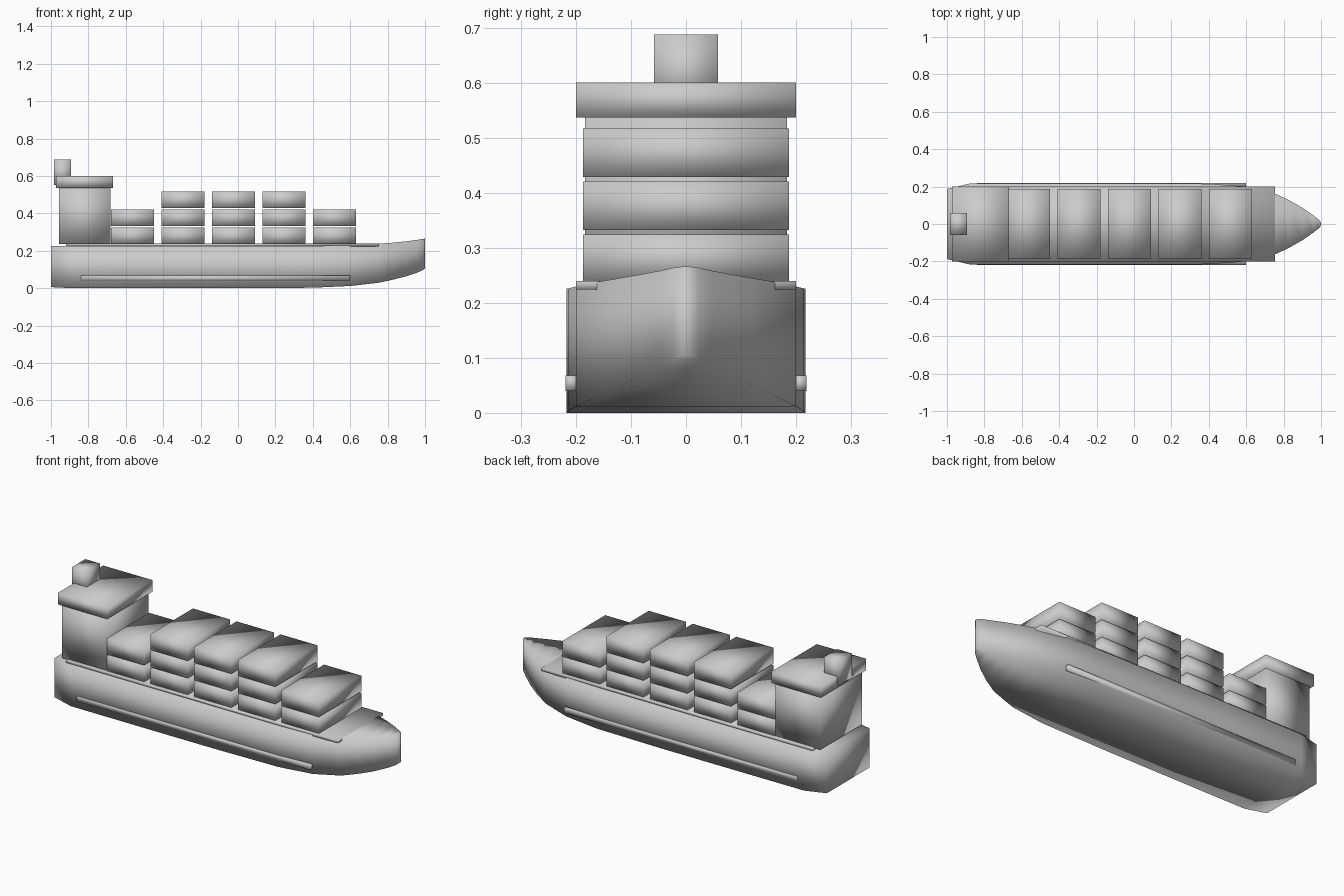
import bpy, bmesh

if "Cube" in bpy.data.objects:
    bpy.data.objects.remove(bpy.data.objects["Cube"])


def finish(bm, name):
    bmesh.ops.recalc_face_normals(bm, faces=bm.faces)
    mesh = bpy.data.meshes.new(name)
    bm.to_mesh(mesh)
    bm.free()
    mesh.shade_smooth()
    obj = bpy.data.objects.new(name, mesh)
    bpy.context.collection.objects.link(obj)
    return obj


def box(name, x, y, z):
    """Box from (min, max) ranges."""
    bm = bmesh.new()
    bmesh.ops.create_cube(bm, size=1)
    for v in bm.verts:
        for i, (lo, hi) in enumerate((x, y, z)):
            v.co[i] = hi if v.co[i] > 0 else lo
    return finish(bm, name)


# Hull: loft of rectangular stations (x, half width, keel z, sheer z)
stations = [
    (-1.00, 0.187, 0.006, 0.226),
    (-0.88, 0.216, 0.000, 0.226),
    (-0.40, 0.217, 0.000, 0.226),
    (0.00, 0.217, 0.000, 0.226),
    (0.40, 0.215, 0.003, 0.226),
    (0.60, 0.200, 0.012, 0.230),
    (0.75, 0.164, 0.029, 0.238),
    (0.83, 0.127, 0.046, 0.244),
    (0.90, 0.087, 0.064, 0.251),
    (0.96, 0.045, 0.084, 0.259),
    (0.99, 0.022, 0.098, 0.264),
    (1.00, 0.006, 0.106, 0.266),
]
bm = bmesh.new()
rings = [[bm.verts.new(p) for p in ((x, -w, zb), (x, w, zb), (x, w, zt), (x, -w, zt))]
         for x, w, zb, zt in stations]
for a, b in zip(rings, rings[1:]):
    for i in range(4):
        j = (i + 1) % 4
        bm.faces.new((a[i], a[j], b[j], b[i]))
bm.faces.new(rings[0])
bm.faces.new(rings[-1])
finish(bm, "hull")

# Deck plate and side rubbing strakes
box("deck", (-0.92, 0.755), (-0.2, 0.2), (0.224, 0.24))
for side, y in (("right", (-0.219, -0.197)), ("left", (0.197, 0.219))):
    box("strake_" + side, (-0.84, 0.6), y, (0.04, 0.068))

# Cargo containers: five bays, taller in the middle
for bay, (cx, tiers) in enumerate(((-0.563, 2), (-0.294, 3), (-0.025, 3), (0.246, 3), (0.515, 2))):
    for tier in range(tiers):
        z = 0.236 + tier * 0.0965
        box(f"container_{bay}_{tier}", (cx - 0.115, cx + 0.115), (-0.187, 0.187), (z, z + 0.088))

# Bridge tower, roof and funnel
box("bridge_tower", (-0.957, -0.682), (-0.184, 0.184), (0.236, 0.54))
box("bridge_roof", (-0.972, -0.667), (-0.2, 0.2), (0.537, 0.601))
box("funnel", (-0.983, -0.892), (-0.058, 0.058), (0.553, 0.688))
